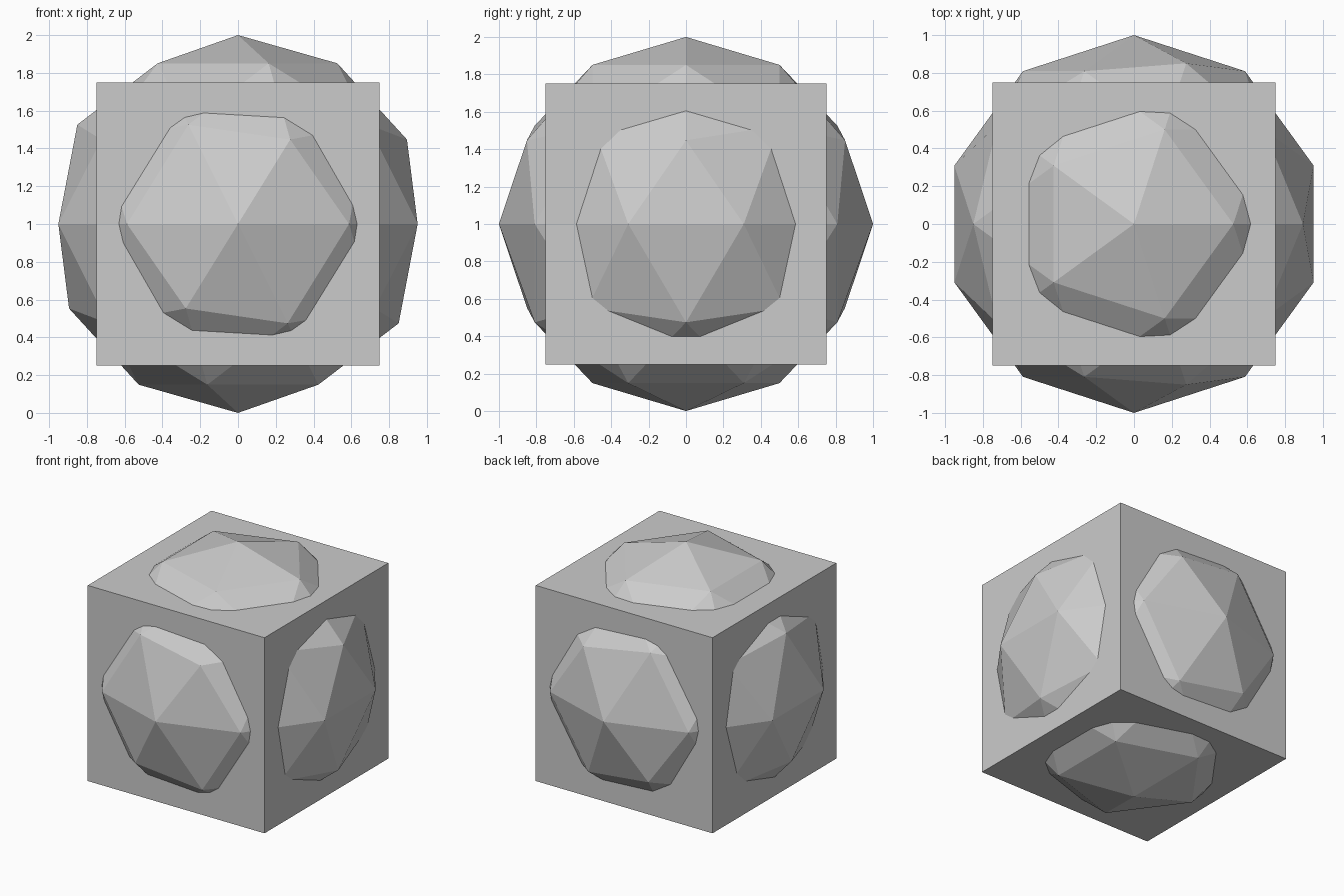
import bpy

if "Cube" in bpy.data.objects:
    bpy.data.objects.remove(bpy.data.objects["Cube"])

# Low-poly ball
bpy.ops.mesh.primitive_ico_sphere_add(subdivisions=2, radius=1, location=(0, 0, 1))
ball = bpy.context.object
ball.name = "ball_helper"

# Cube with the ball bulging out of every face
bpy.ops.mesh.primitive_cube_add(size=1.5, location=(0, 0, 1))
body = bpy.context.object
body.name = "cube_with_ball"

# Merge both into one solid
union = body.modifiers.new("union", 'BOOLEAN')
union.operation = 'UNION'
union.solver = 'EXACT'
union.object = ball
bpy.ops.object.modifier_apply(modifier=union.name)

# The ball is now part of the body
bpy.data.objects.remove(ball, do_unlink=True)
